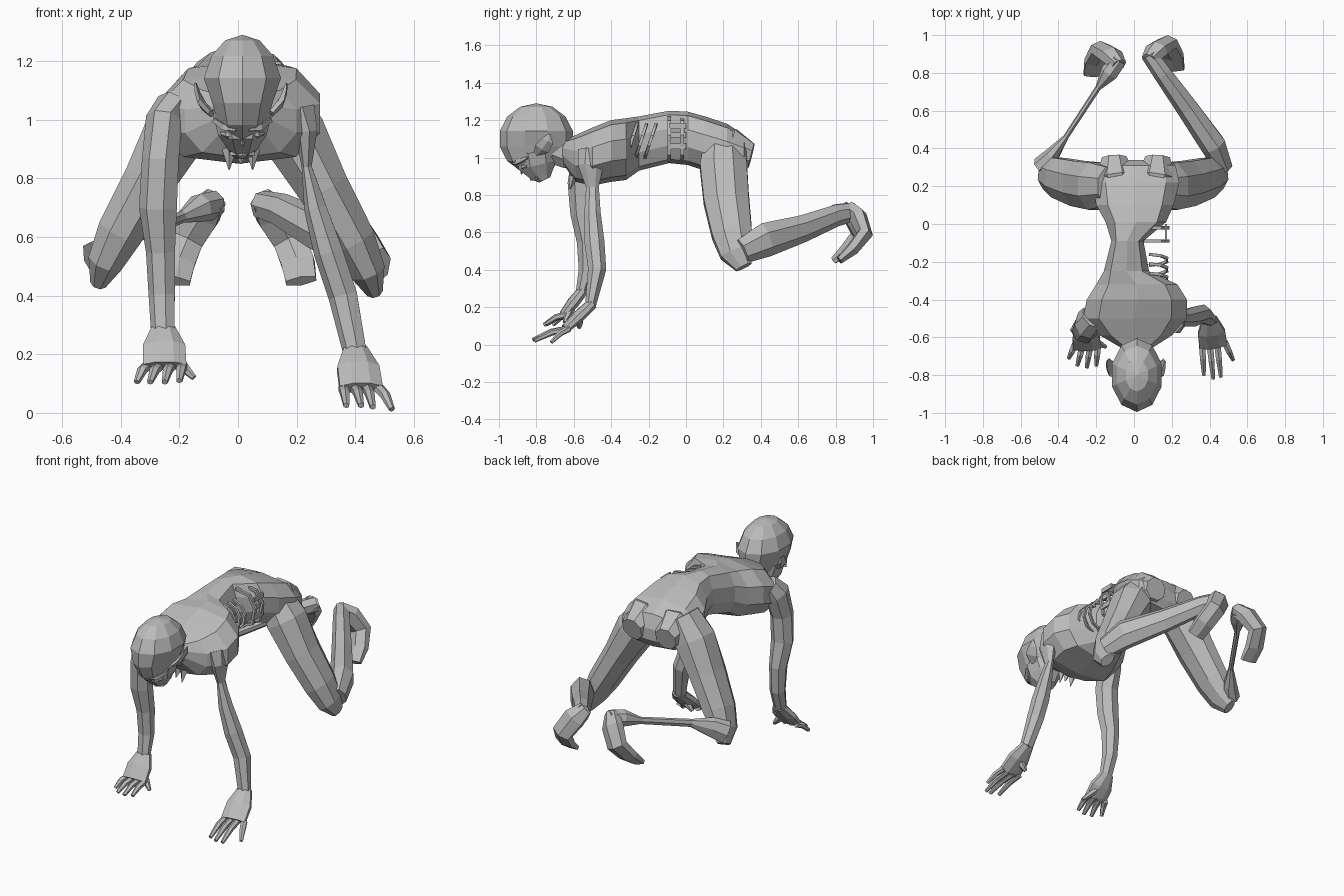
import bpy, bmesh, math
from mathutils import Vector, Matrix

default = bpy.data.objects.get("Cube")
if default:
    bpy.data.objects.remove(default)

skin = bpy.data.materials.new("grey_skin")
skin.use_nodes = True
skin.diffuse_color = (.5, .5, .5, 1)
skin.node_tree.nodes["Principled BSDF"].inputs["Base Color"].default_value = (.5, .5, .5, 1)

X, Y, Z = Vector((1, 0, 0)), Vector((0, 1, 0)), Vector((0, 0, 1))


def finish(name, bm):
    """Turn a bmesh into a flat shaded object."""
    bmesh.ops.recalc_face_normals(bm, faces=bm.faces)
    mesh = bpy.data.meshes.new(name)
    bm.to_mesh(mesh)
    bm.free()
    mesh.materials.append(skin)
    obj = bpy.data.objects.new(name, mesh)
    bpy.context.collection.objects.link(obj)
    return obj


def skin_rings(name, rings):
    """Bridge a list of equal point rings and cap both ends."""
    bm = bmesh.new()
    loops = [[bm.verts.new(p) for p in ring] for ring in rings]
    count = len(loops[0])
    for low, high in zip(loops, loops[1:]):
        for i in range(count):
            j = (i + 1) % count
            bm.faces.new((low[i], low[j], high[j], high[i]))
    bm.faces.new(loops[0])
    bm.faces.new(loops[-1])
    return finish(name, bm)


def tube(name, stations, ref=Y, sides=7, flip=1, shift=(0, 0, 0)):
    """Tapered limb; each station is x, y, z, half width, half depth along ref."""
    centres = [Vector((s[0] * flip, s[1], s[2])) + Vector(shift) for s in stations]
    rings = []
    for k, (c, s) in enumerate(zip(centres, stations)):
        along = (centres[min(k + 1, len(centres) - 1)] - centres[max(k - 1, 0)]).normalized()
        u = along.cross(ref).normalized()
        v = u.cross(along)
        angles = [math.tau * (i + .5) / sides for i in range(sides)]
        rings.append([c + u * math.cos(a) * s[3] + v * math.sin(a) * s[4] for a in angles])
    return skin_rings(name, rings)


def spike(name, base, tip, radius, sides=4):
    """Pointed shape from base to tip."""
    base, tip = Vector(base), Vector(tip)
    axis = tip - base
    bm = bmesh.new()
    turn = axis.to_track_quat('Z', 'Y').to_matrix().to_4x4()
    bmesh.ops.create_cone(bm, cap_ends=True, segments=sides, radius1=radius, radius2=radius * .1,
                          depth=axis.length, matrix=Matrix.Translation((base + tip) / 2) @ turn)
    return finish(name, bm)


# Torso: y, right edge, left edge, bottom, top (sunken on the wounded left flank)
torso = [(-.66, -.06, .09, .97, 1.09), (-.59, -.18, .2, .87, 1.12), (-.5, -.27, .28, .85, 1.16),
         (-.4, -.25, .28, .87, 1.2), (-.32, -.2, .23, .88, 1.21), (-.25, -.16, .08, .93, 1.22),
         (-.09, -.12, .05, .97, 1.25), (.01, -.15, .17, .96, 1.245), (.1, -.2, .21, .93, 1.22),
         (.22, -.22, .24, .9, 1.18), (.31, -.2, .22, .92, 1.12), (.34, -.14, .17, .97, 1.04)]
rings = []
for y, right, left, low, high in torso:
    ring = []
    for i in range(10):
        a = math.tau * (i + .5) / 10
        c, s = math.cos(a), math.sin(a)
        c = math.copysign(min(1, abs(c) ** .75 * 1.04), c)
        s = math.copysign(min(1, abs(s) * 1.05), s)
        ring.append(((left + right) / 2 + c * (left - right) / 2, y, (low + high) / 2 + s * (high - low) / 2))
    rings.append(ring)
skin_rings("torso", rings)

# Buttocks and the waist strip left beside the open flank
for flip, side in ((1, "left"), (-1, "right")):
    tube(side + "_buttock", [(.08, .1, 1.05, .05, .07), (.11, .25, 1.035, .11, .125), (.115, .35, 1.01, .07, .07)],
         ref=Z, sides=8, flip=flip, shift=(.01, 0, 0))
for k in range(2):
    y = -.09 + k * .07
    tube("waist_strip", [(.05, y, 1.21, .012, .012), (.14, y, 1.19, .012, .012), (.18, y, 1.12, .012, .012),
                         (.16, y, 1.02, .012, .012), (.05, y, .98, .012, .012)], sides=4)
for z in (1.06, 1.12, 1.17):
    tube("waist_rung", [(.17, -.09, z, .008, .02), (.17, 0, z, .008, .02)], ref=Z, sides=4)

# Exposed ribs
for k in range(3):
    path = []
    for i in range(6):
        a = math.radians(80 - i * 32)
        path.append((.06 + .12 * math.cos(a), -.29 + k * .05 + .03 * math.sin(a),
                     1.09 + .09 * math.sin(a), .009, .011))
    tube("rib", path, sides=4)

# Neck and loose flesh on the chest
tube("neck", [(.015, -.74, 1.06, .08, .09), (.015, -.65, 1.02, .08, .08), (.01, -.52, 1.02, .14, .11)], ref=Z, sides=8)
for x, drop in ((-.03, .07), (.01, .05), (.05, .07)):
    spike("chest_flap", (x, -.6, .9), (x, -.62, .9 - drop), .025)

# Cranium: narrowed toward the face
bm = bmesh.new()
bmesh.ops.create_uvsphere(bm, u_segments=10, v_segments=7, radius=1)
for v in bm.verts:
    if v.co.z < -.2:
        v.co.x *= .78
    if v.co.z < -.5 and v.co.y > 0:
        v.co.z *= .8
    v.co = Vector((.015 + v.co.x * .142, -.8 + v.co.y * .2, 1.1 + v.co.z * .19))
finish("cranium", bm)

# Face, turned down: jaw, nose, lips, eyelids and ears
tube("jaw", [(.015, -.8, 1.03, .11, .12), (.015, -.79, .96, .09, .115), (.015, -.77, .91, .055, .07),
             (.015, -.755, .88, .035, .035)], sides=8)
spike("nose", (.015, -.87, .98), (.015, -.88, .91), .028)
for z in (.885, .9):
    tube("lip", [(-.025, -.8, z, .008, .01), (.015, -.825, z, .012, .012), (.055, -.8, z, .008, .01)], sides=4)
for flip, side in ((1, "left"), (-1, "right")):
    tube(side + "_brow", [(.02, -.92, .97, .012, .012), (.06, -.9, .975, .015, .015), (.095, -.85, 1, .01, .01)],
         ref=Z, sides=4, flip=flip, shift=(.015, 0, 0))
    tube(side + "_eye", [(.03, -.88, .95, .01, .01), (.05, -.87, .95, .014, .014), (.07, -.85, .955, .008, .008)],
         ref=Z, sides=6, flip=flip, shift=(.015, 0, 0))
    tube(side + "_ear", [(.1, -.8, 1.02, .012, .02), (.13, -.77, 1.05, .014, .045),
                         (.148, -.74, 1.09, .01, .035), (.155, -.73, 1.125, .004, .006)],
         sides=5, flip=flip, shift=(.01, 0, 0))

# Arms, with the left upper arm withered
tube("right_arm", [(-.22, -.49, 1.05, .06, .07), (-.25, -.53, 1, .065, .085), (-.262, -.565, .86, .066, .07),
                   (-.27, -.56, .7, .068, .06), (-.262, -.53, .55, .052, .055),
                   (-.258, -.53, .4, .047, .045), (-.255, -.56, .28, .042, .03)])
tube("left_arm", [(.21, -.5, 1.03, .06, .08), (.235, -.51, .96, .04, .07), (.235, -.5, .84, .018, .035),
                  (.265, -.5, .7, .04, .045), (.31, -.49, .55, .052, .055),
                  (.36, -.475, .4, .052, .05), (.4, -.51, .21, .042, .03)])


def hand(side, wrist, knuckle, tips, thumb):
    """Palm, four jointed fingers and a thumb."""
    wrist, knuckle = Vector(wrist), Vector(knuckle)
    middle = wrist.lerp(knuckle, .5)
    tube(side + "_palm", [(*wrist, .042, .03), (*middle, .078, .034), (*knuckle, .08, .024)], ref=Z, sides=8)
    for k, tip in enumerate(tips):
        tip = Vector(tip)
        root = knuckle + X * (k - 1.5) * .04 + Y * .02
        bend = root.lerp(tip, .5) + Z * .012
        tube(side + "_finger", [(*root, .02, .018), (*bend, .018, .017), (*tip, .011, .01)], ref=Z, sides=6)
    thumb = Vector(thumb)
    bend = middle.lerp(thumb, .6)
    tube(side + "_thumb", [(*middle, .025, .025), (*bend, .022, .02), (*thumb, .01, .01)], ref=Z, sides=6)


hand("right", (-.255, -.55, .29), (-.25, -.655, .16),
     [(-.345, -.71, .105), (-.3, -.75, .105), (-.25, -.76, .105), (-.2, -.75, .11)], (-.15, -.65, .12))
hand("left", (.4, -.5, .22), (.42, -.645, .085),
     [(.37, -.8, .025), (.42, -.82, .025), (.46, -.81, .02), (.525, -.72, .012)], (.355, -.57, .09))

# Legs: matching thighs and feet, left shin full, right shin stripped to bone
thigh = [(.11, .2, 1.08, .09, .11), (.19, .2, .95, .12, .135), (.29, .215, .77, .095, .13),
         (.39, .245, .59, .085, .115), (.44, .27, .49, .065, .095), (.465, .31, .415, .03, .05)]
foot = [(.08, .87, .73, .045, .04), (.12, .92, .68, .07, .05), (.175, .955, .59, .065, .045),
        (.205, .89, .51, .065, .035), (.215, .82, .45, .06, .02)]
for flip, side, shift in ((1, "left", (0, 0, 0)), (-1, "right", (-.01, 0, .03))):
    tube(side + "_thigh", thigh, sides=8, flip=flip, shift=shift)
    tube(side + "_foot", foot, sides=6, flip=flip, shift=(0, min(0, flip) * .03, 0))
tube("left_shin", [(.475, .3, .5, .05, .07), (.42, .42, .56, .07, .095), (.28, .62, .62, .06, .075),
                   (.15, .8, .69, .05, .06), (.08, .9, .71, .045, .05)], ref=Z)
tube("right_shin", [(-.49, .31, .52, .05, .07), (-.43, .37, .56, .04, .06), (-.36, .46, .6, .015, .025),
                    (-.19, .72, .67, .016, .022), (-.13, .8, .7, .05, .05), (-.08, .87, .71, .045, .05)], ref=Z)
